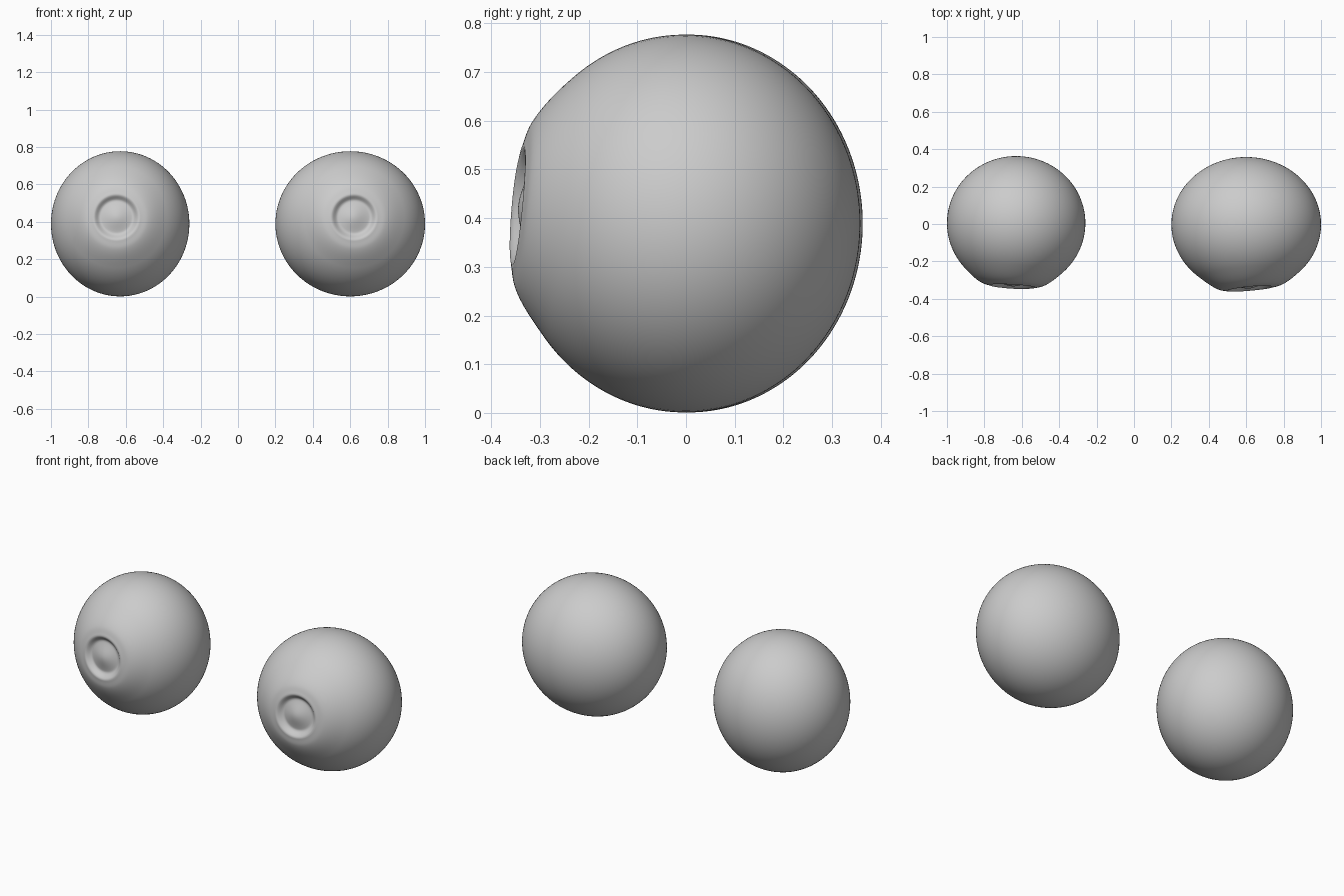
import bpy, bmesh, math
from mathutils import Vector

if "Cube" in bpy.data.objects:
    bpy.data.objects.remove(bpy.data.objects["Cube"])

grey = bpy.data.materials.new("plain grey")
grey.use_nodes = True
grey.diffuse_color = (0.6, 0.6, 0.6, 1)
grey.node_tree.nodes["Principled BSDF"].inputs["Base Color"].default_value = (0.6, 0.6, 0.6, 1)

# Relief around the iris: (distance from pupil, forward offset)
RELIEF = [(0, -0.018), (0.085, -0.03), (0.125, 0.003), (0.17, 0.008), (0.27, 0)]


def relief(r):
    for (r0, h0), (r1, h1) in zip(RELIEF, RELIEF[1:]):
        if r < r1:
            t = (r - r0) / (r1 - r0)
            return h0 + (h1 - h0) * t * t * (3 - 2 * t)
    return 0


def eyeball(name, center, radii, iris_x, iris_z, tilt):
    """Ellipsoid with its pole at the iris, pressed in by the relief profile."""
    center = Vector(center)
    dx = (iris_x - center.x) / radii[0]
    dz = (iris_z - center.z) / radii[2]
    gaze = Vector((dx, -math.sqrt(1 - dx * dx - dz * dz), dz))
    bm = bmesh.new()
    bmesh.ops.create_uvsphere(bm, u_segments=96, v_segments=160, radius=1)
    turn = gaze.to_track_quat('Z', 'Y')
    for v in bm.verts:
        d = turn @ v.co
        p = center + Vector(a * b for a, b in zip(d, radii))
        if d.y < 0:
            off = p.x - iris_x
            r = math.hypot(off, p.z - iris_z)
            p.y -= relief(r) + tilt * off * math.exp(-(r / 0.17) ** 2)
        v.co = p
    for f in bm.faces:
        f.smooth = True
    mesh = bpy.data.meshes.new(name)
    bm.to_mesh(mesh)
    bm.free()
    mesh.materials.append(grey)
    bpy.context.collection.objects.link(bpy.data.objects.new(name, mesh))


# Slightly unequal pair of eyes
eyeball("right_eyeball", (-0.63, 0.005, 0.389), (0.37, 0.358, 0.388), -0.65, 0.425, 0)
eyeball("left_eyeball", (0.6, -0.003, 0.389), (0.4, 0.361, 0.388), 0.62, 0.425, -0.07)
